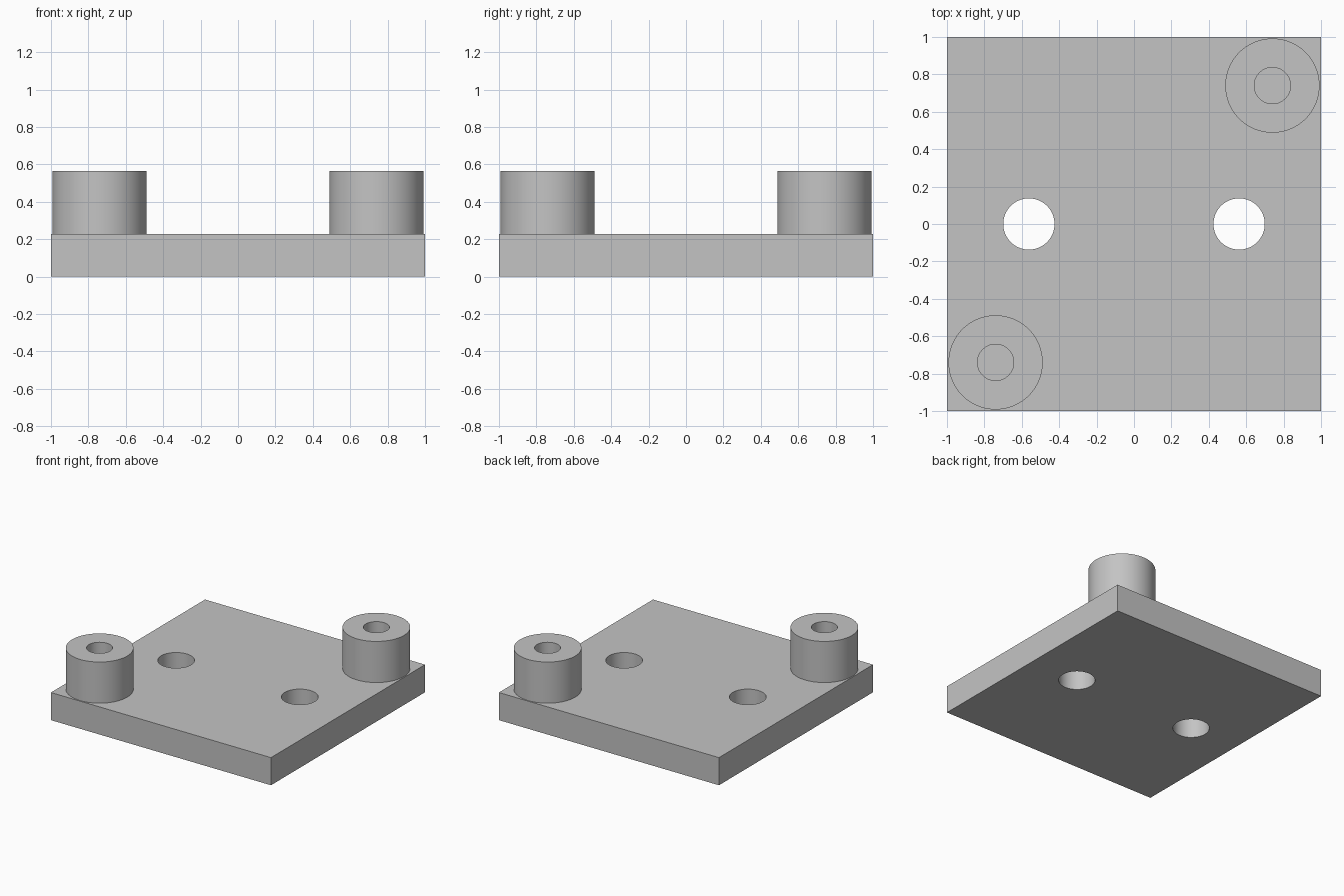
import bpy
import bmesh
import math

PLATE_TOP = 0.227
BOSS_TOP = 0.565
SEGMENTS = 96

if "Cube" in bpy.data.objects:
    bpy.data.objects.remove(bpy.data.objects["Cube"], do_unlink=True)

grey = bpy.data.materials.new("plain_grey")
grey.use_nodes = True
colour = (0.55, 0.55, 0.55, 1)
grey.diffuse_color = colour
grey.node_tree.nodes["Principled BSDF"].inputs["Base Color"].default_value = colour


def smooth(obj):
    bpy.ops.object.select_all(action="DESELECT")
    obj.select_set(True)
    bpy.context.view_layer.objects.active = obj
    bpy.ops.object.shade_smooth_by_angle(angle=math.radians(30))


# Square base plate
bpy.ops.mesh.primitive_cube_add(size=1, location=(0, 0, PLATE_TOP / 2))
plate = bpy.context.object
plate.name = "base_plate"
plate.scale = (2, 2, PLATE_TOP)
bpy.ops.object.transform_apply(location=True, scale=True)
plate.data.materials.append(grey)

# Two through holes on the centre line
for side in (-1, 1):
    bpy.ops.mesh.primitive_cylinder_add(
        vertices=SEGMENTS, radius=0.137, depth=1, location=(side * 0.562, 0, 0))
    cutter = bpy.context.object
    cutter.name = "hole_cutter"
    cutter.hide_render = True
    cutter.data.materials.append(grey)
    cut = plate.modifiers.new("through_hole", "BOOLEAN")
    cut.operation = "DIFFERENCE"
    cut.solver = "EXACT"
    cut.object = cutter
    bpy.context.view_layer.objects.active = plate
    bpy.ops.object.modifier_apply(modifier=cut.name)
    bpy.data.objects.remove(cutter, do_unlink=True)
smooth(plate)


# Hollow round boss: outer wall, rim and bore, with the plate as its floor
def make_boss(name, x, y):
    bm = bmesh.new()
    profile = [(0.252, PLATE_TOP), (0.252, BOSS_TOP),
               (0.097, BOSS_TOP), (0.097, PLATE_TOP)]
    verts = [bm.verts.new((r, 0, z)) for r, z in profile]
    edges = [bm.edges.new(pair) for pair in zip(verts, verts[1:])]
    bmesh.ops.spin(bm, geom=verts + edges, cent=(0, 0, 0), axis=(0, 0, 1),
                   angle=math.tau, steps=SEGMENTS)
    bmesh.ops.remove_doubles(bm, verts=bm.verts[:], dist=0.0001)
    bmesh.ops.recalc_face_normals(bm, faces=bm.faces[:])
    # The rim must face up
    rim = max(bm.faces, key=lambda f: f.calc_center_median().z)
    if rim.normal.z < 0:
        bmesh.ops.reverse_faces(bm, faces=bm.faces[:])
    mesh = bpy.data.meshes.new(name)
    bm.to_mesh(mesh)
    bm.free()
    mesh.materials.append(grey)
    boss = bpy.data.objects.new(name, mesh)
    boss.location = (x, y, 0)
    bpy.context.collection.objects.link(boss)
    smooth(boss)


make_boss("front_right_boss", -0.74, -0.74)
make_boss("back_left_boss", 0.74, 0.74)
